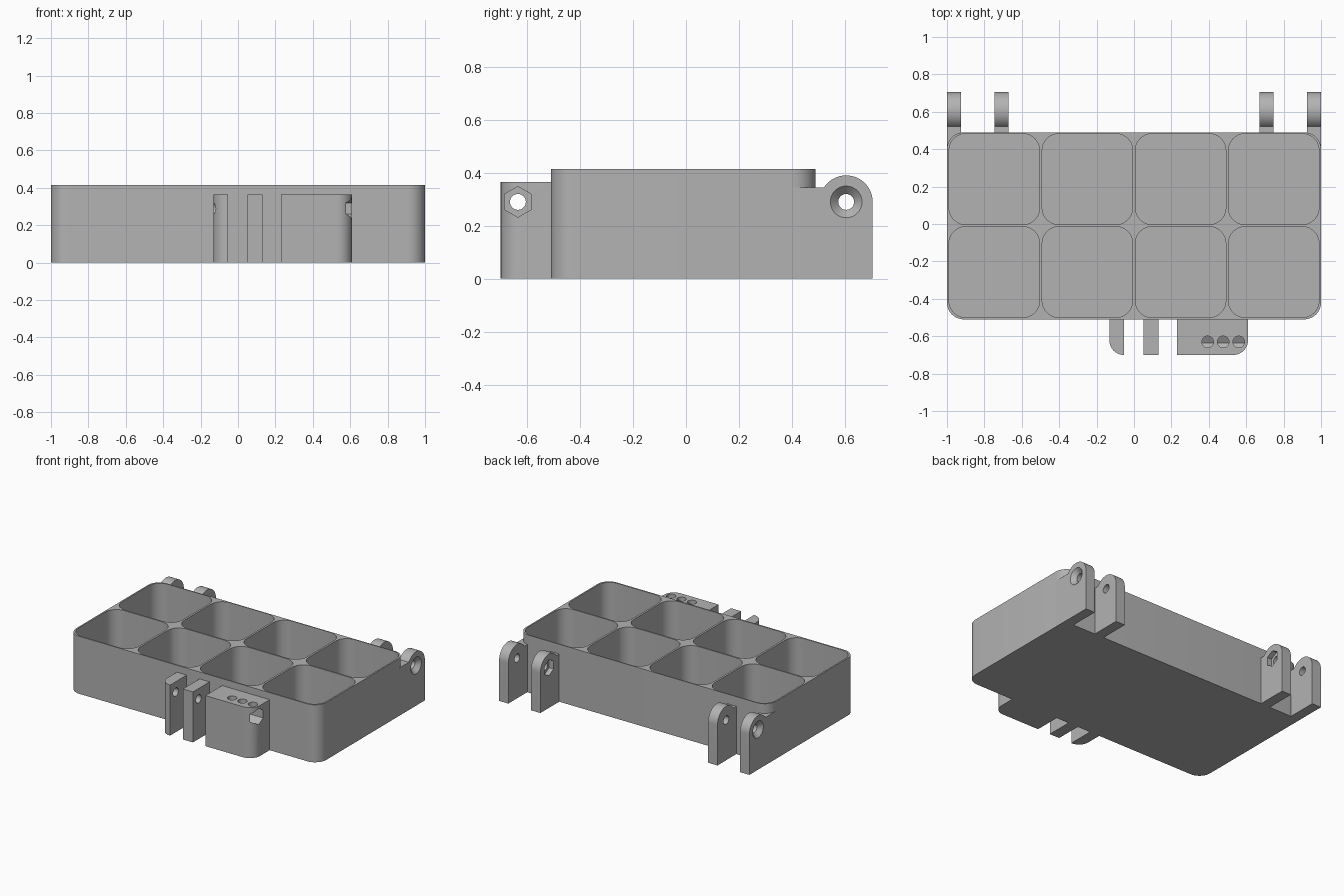
import bpy, bmesh, math

if "Cube" in bpy.data.objects:
    bpy.data.objects.remove(bpy.data.objects["Cube"])

grey = bpy.data.materials.new("plain_grey")
grey.use_nodes = True
colour = (0.45, 0.45, 0.45, 1)
grey.diffuse_color = colour
grey.node_tree.nodes["Principled BSDF"].inputs["Base Color"].default_value = colour


def loft(name, first, last, axis, lo, hi):
    """Solid between two outlines: (y, z) along x, or (x, y) along z."""
    bm = bmesh.new()
    place = (lambda p, t: (t, *p)) if axis == "x" else (lambda p, t: (*p, t))
    a = [bm.verts.new(place(p, lo)) for p in first]
    b = [bm.verts.new(place(p, hi)) for p in last]
    bm.faces.new(a)
    bm.faces.new(b)
    for i in range(len(a)):
        j = (i + 1) % len(a)
        bm.faces.new((a[i], a[j], b[j], b[i]))
    bmesh.ops.recalc_face_normals(bm, faces=bm.faces)
    mesh = bpy.data.meshes.new(name)
    bm.to_mesh(mesh)
    bm.free()
    mesh.materials.append(grey)
    obj = bpy.data.objects.new(name, mesh)
    bpy.context.collection.objects.link(obj)
    return obj


def prism(name, pts, axis, lo, hi):
    return loft(name, pts, pts, axis, lo, hi)


def arc(c, r, start, end, n):
    return [(c[0] + r * math.cos(math.radians(start + (end - start) * i / n)),
             c[1] + r * math.sin(math.radians(start + (end - start) * i / n)))
            for i in range(n + 1)]


def ring(c, r, n=32):
    return arc(c, r, 90, 450, n)[:-1]


def rounded(x0, x1, y0, y1, radii):
    """Rectangle with a radius per corner, counterclockwise from (x1, y1)."""
    pts = []
    corners = ((x1, y1, -1, -1), (x0, y1, 1, -1), (x0, y0, 1, 1), (x1, y0, -1, 1))
    for k, (x, y, sx, sy) in enumerate(corners):
        r = radii[k]
        pts += arc((x + sx * r, y + sy * r), r, 90 * k, 90 * k + 90, 10) if r else [(x, y)]
    return pts


def cut(obj, cutters):
    for c in cutters:
        mod = obj.modifiers.new("cut", "BOOLEAN")
        mod.operation = "DIFFERENCE"
        mod.solver = "EXACT"
        mod.object = c
    dg = bpy.context.evaluated_depsgraph_get()
    mesh = bpy.data.meshes.new_from_object(obj.evaluated_get(dg))
    obj.modifiers.clear()
    obj.data = mesh


def discard(cutters):
    for c in cutters:
        bpy.data.objects.remove(c)


parts = []

# Tray body with eight rounded pockets
pockets = []
for cx in (-0.747, -0.249, 0.249, 0.747):
    for cy in (-0.257, 0.24):
        outline = rounded(cx - 0.242, cx + 0.242, cy - 0.243, cy + 0.243, [0.09] * 4)
        pockets.append(prism("pocket_cutter", outline, "z", 0.02, 0.5))
body = prism("tray_body", rounded(-1, 1, -0.51, 0.49, [0.09] * 4), "z", 0, 0.415)
cut(body, pockets)
parts.append(body)

# Back hinge lugs: countersunk outside, hexagonal nut recess inside
pin = (0.605, 0.29)


def lug_profile(start):
    return [(start, 0), (0.705, 0)] + arc(pin, 0.1, 0, 146.6, 24) + [(start, 0.345)]


for side, s in (("left", 1), ("right", -1)):
    outer = prism("outer_hinge_lug_" + side, lug_profile(0.4), "x", s * 0.926, s * 1.0)
    bore = prism("bore_cutter", ring(pin, 0.03), "x", s * 0.6, s * 1.1)
    sink = loft("sink_cutter", ring(pin, 0.03), ring(pin, 0.07), "x", s * 0.97, s * 1.01)
    cut(outer, [bore, sink] + pockets)
    inner = prism("inner_hinge_lug_" + side, lug_profile(0.485), "x", s * 0.67, s * 0.745)
    nut = prism("nut_cutter", ring(pin, 0.058, 6), "x", s * 0.65, s * 0.705)
    cut(inner, [bore, nut])
    discard([bore, sink, nut])
    parts += [outer, inner]
discard(pockets)

# Front latch: two plates and a block sharing one cross bore
latch_pin = (-0.635, 0.29)
bore = prism("latch_bore_cutter", ring(latch_pin, 0.03), "x", -0.3, 0.8)
nut = prism("latch_nut_cutter", ring(latch_pin, 0.058, 6), "x", 0.34, 0.7)
holes = [prism("top_hole_cutter", ring((x, -0.63), 0.031), "z", 0.29, 0.5)
         for x in (0.394, 0.477, 0.56)]
latch = (
    ("latch_plate_outer", -0.132, -0.053, [0, 0, 0.078, 0], [bore]),
    ("latch_plate_inner", 0.05, 0.13, [0, 0, 0, 0], [bore]),
    ("latch_block", 0.23, 0.61, [0, 0, 0, 0.08], [bore, nut] + holes),
)
for name, x0, x1, radii, cutters in latch:
    part = prism(name, rounded(x0, x1, -0.7, -0.505, radii), "z", 0, 0.365)
    cut(part, cutters)
    parts.append(part)
discard([bore, nut] + holes)

# Smooth the rounded corners while keeping edges sharp
for o in bpy.context.selected_objects:
    o.select_set(False)
for o in parts:
    o.select_set(True)
bpy.context.view_layer.objects.active = body
bpy.ops.object.shade_smooth_by_angle(angle=math.radians(30))
